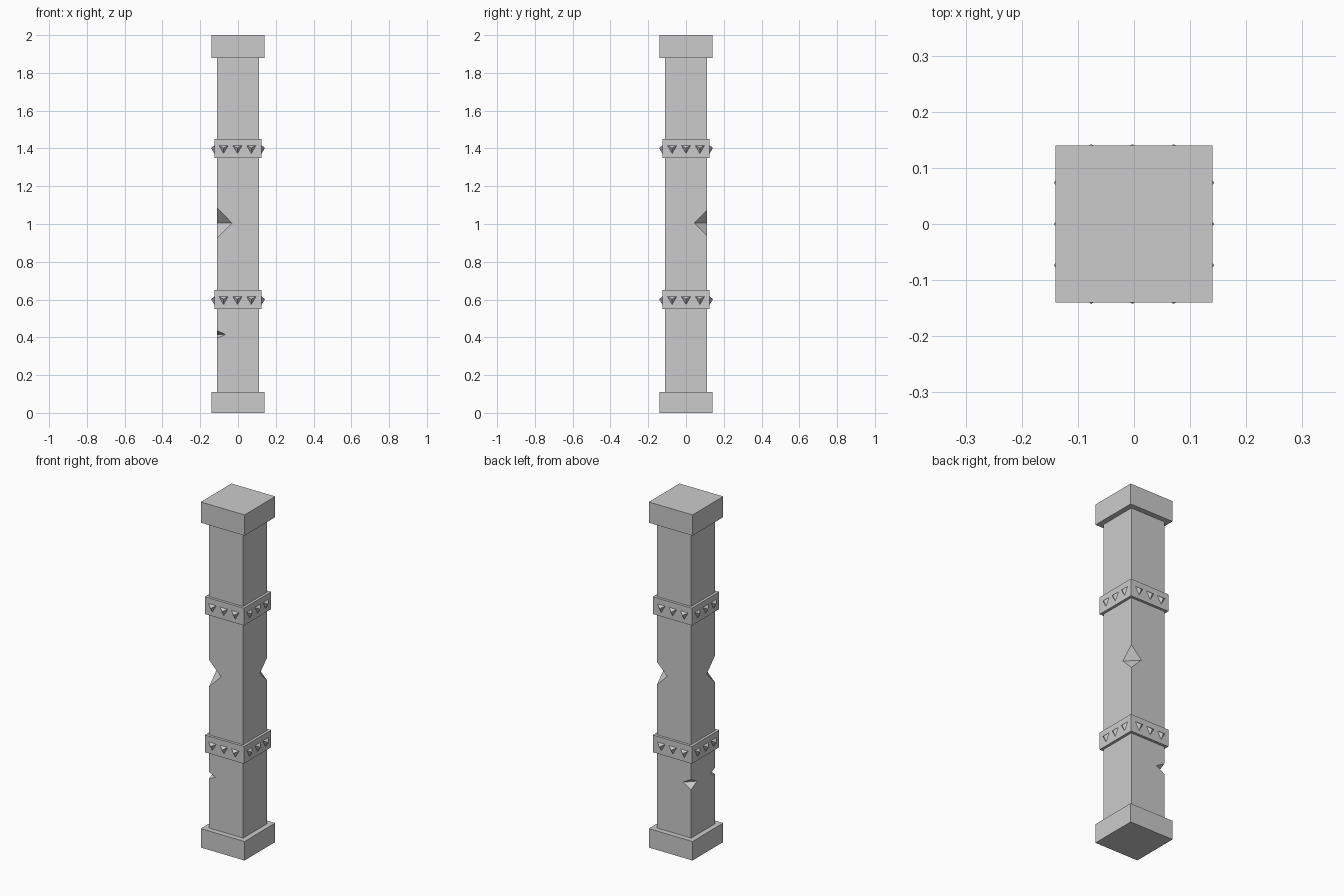
import bpy, bmesh
from math import sqrt, pi
from mathutils import Matrix, Vector

if "Cube" in bpy.data.objects:
    bpy.data.objects.remove(bpy.data.objects["Cube"])


def add_object(name, bm):
    mesh = bpy.data.meshes.new(name)
    bmesh.ops.recalc_face_normals(bm, faces=bm.faces)
    bm.to_mesh(mesh)
    bm.free()
    obj = bpy.data.objects.new(name, mesh)
    bpy.context.collection.objects.link(obj)
    return obj


def block(name, half, z0, z1):
    bm = bmesh.new()
    bmesh.ops.create_cube(bm, size=1, matrix=Matrix.Translation((0, 0, (z0 + z1) / 2))
                          @ Matrix.Diagonal((2 * half, 2 * half, z1 - z0, 1)))
    return add_object(name, bm)


HALF = 0.11  # shaft half width


def cut_notch(target, sx, sy, z, reach, height):
    """Cut a V notch into the shaft corner (sx, sy): reach along each face, half height."""
    out = Vector((sx, sy, 0)).normalized()
    side = Vector((-out.y, out.x, 0))
    depth = reach / sqrt(2)
    valley = Vector((sx * HALF, sy * HALF, z)) - out * depth
    bm = bmesh.new()
    for s in (-2 * reach, 2 * reach):
        for d, h in ((0, 0), (2 * depth, 2 * height), (2 * depth, -2 * height)):
            bm.verts.new(valley + side * s + out * d + Vector((0, 0, h)))
    bmesh.ops.convex_hull(bm, input=bm.verts)
    cutter = add_object("notch_cutter", bm)
    cutter.hide_render = True
    mod = target.modifiers.new("notch", 'BOOLEAN')
    mod.operation = 'DIFFERENCE'
    mod.solver = 'EXACT'
    mod.object = cutter
    bpy.context.view_layer.objects.active = target
    bpy.ops.object.modifier_apply(modifier=mod.name)
    bpy.data.objects.remove(cutter)


# Shaft with chipped corners
shaft = block("shaft", HALF, 0.11, 1.88)
cut_notch(shaft, -1, -1, 1.005, 0.078, 0.08)
cut_notch(shaft, 1, 1, 1.005, 0.067, 0.067)
cut_notch(shaft, -1, -1, 0.415, 0.043, 0.021)
cut_notch(shaft, -1, 1, 0.42, 0.052, 0.03)

# Base and capital
block("base", 0.14, 0, 0.11)
block("capital", 0.14, 1.88, 2.0)

# Bands with three pyramid studs per side
BAND, TIP, R = 0.125, 0.1425, 0.029
for label, z in (("lower", 0.6), ("upper", 1.4)):
    block(label + "_band", BAND, z - 0.05, z + 0.05)
    bm = bmesh.new()
    for side in range(4):
        shift = -0.003 if side % 2 == 0 else 0
        for x in (-0.0735, 0, 0.0735):
            turn = Matrix.Rotation(side * pi / 2, 4, 'Z')
            place = Matrix.Translation((shift, 0, z + 0.002)) @ turn
            w = R * sqrt(3) / 2
            base = [bm.verts.new(place @ Vector((x + dx, -BAND, dz)))
                    for dx, dz in ((-w, R / 2), (w, R / 2), (0, -R))]
            tip = bm.verts.new(place @ Vector((x, -TIP, 0)))
            bm.faces.new(base)
            for i in range(3):
                bm.faces.new((base[i], base[(i + 1) % 3], tip))
    add_object(label + "_studs", bm)
